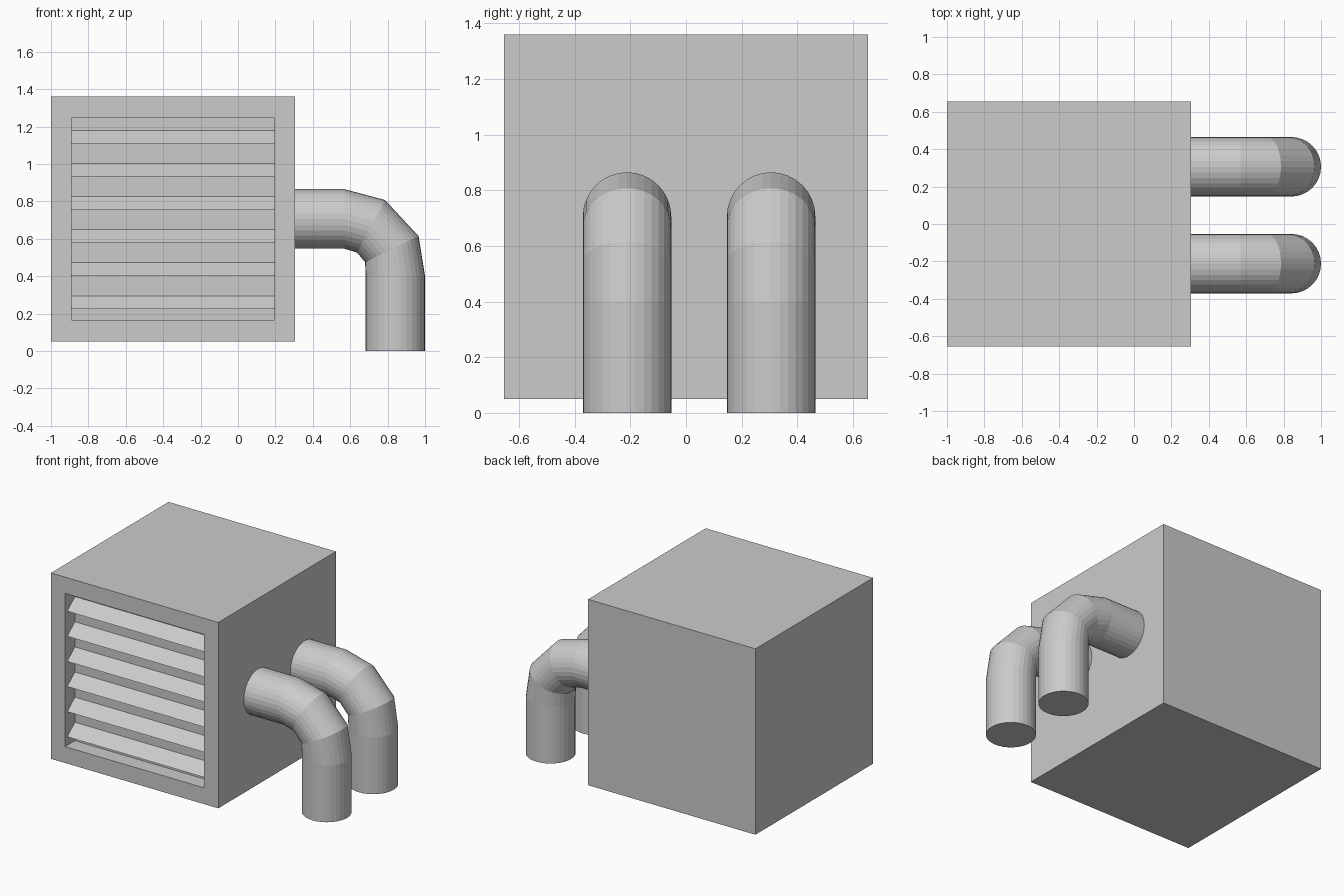
import bpy, bmesh
from math import cos, sin, pi, radians

if "Cube" in bpy.data.objects:
    bpy.data.objects.remove(bpy.data.objects["Cube"])

X0, X1, Y0, Y1, Z0, Z1 = -1.0, 0.305, -0.655, 0.655, 0.05, 1.36
OX0, OX1, OZ0, OZ1 = -0.89, 0.195, 0.165, 1.245   # front opening
DEPTH = 0.11


def finish(bm, name):
    bmesh.ops.recalc_face_normals(bm, faces=bm.faces)
    mesh = bpy.data.meshes.new(name)
    bm.to_mesh(mesh)
    bm.free()
    obj = bpy.data.objects.new(name, mesh)
    bpy.context.collection.objects.link(obj)
    return obj


def bridge(bm, a, b):
    for i in range(len(a)):
        j = (i + 1) % len(a)
        bm.faces.new((a[i], a[j], b[j], b[i]))


def rect(bm, x0, x1, z0, z1, y):
    return [bm.verts.new((x, y, z)) for x, z in ((x0, z0), (x1, z0), (x1, z1), (x0, z1))]


# Housing: back, outer walls, front frame, recess walls and recess floor
bm = bmesh.new()
loops = [rect(bm, X0, X1, Z0, Z1, Y1), rect(bm, X0, X1, Z0, Z1, Y0),
         rect(bm, OX0, OX1, OZ0, OZ1, Y0), rect(bm, OX0, OX1, OZ0, OZ1, Y0 + DEPTH)]
for a, b in zip(loops, loops[1:]):
    bridge(bm, a, b)
bm.faces.new(loops[0])
bm.faces.new(loops[-1])
finish(bm, "housing")

# Louvre slats: thin sheets sloping down towards the front
for k in range(6):
    top = 1.18 - 0.177 * k
    bm = bmesh.new()
    yb, yf = Y0 + DEPTH, Y0 + 0.025
    v = [bm.verts.new(p) for p in ((OX0, yf, top - 0.07), (OX1, yf, top - 0.07),
                                   (OX1, yb, top), (OX0, yb, top))]
    f = bm.faces.new(v)
    finish(bm, f"louvre_slat_{k + 1}")

# Pipes: rings along a bent path, (x, z, tilt of the ring's outer side)
PATH = [(0.30, 0.706, 90), (0.57, 0.706, 90), (0.711, 0.667, 62),
        (0.8225, 0.545, 26), (0.841, 0.40, 0), (0.841, 0.0, 0)]
R, SIDES = 0.159, 32


def pipe(name, yc):
    bm = bmesh.new()
    rings = []
    for x, z, tilt in PATH:
        t = radians(tilt)
        ring = []
        for i in range(SIDES):
            a = 2 * pi * i / SIDES
            ring.append(bm.verts.new((x + R * cos(a) * cos(t), yc + R * sin(a),
                                      z + R * cos(a) * sin(t))))
        rings.append(ring)
    for a, b in zip(rings, rings[1:]):
        bridge(bm, a, b)
    bm.faces.new(rings[0])
    bm.faces.new(rings[-1])
    finish(bm, name)


pipe("front_pipe", -0.212)
pipe("rear_pipe", 0.306)
